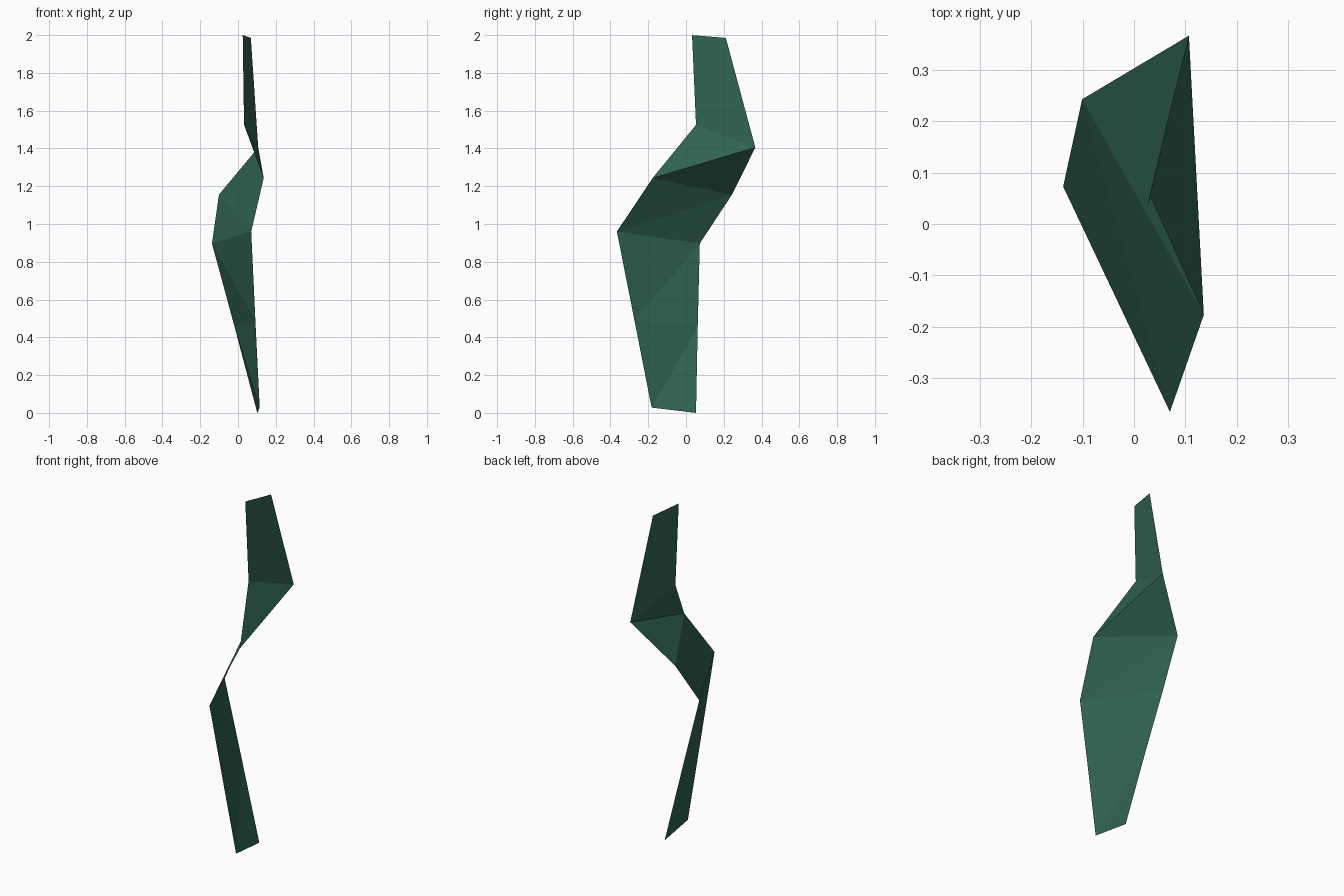
import bpy, bmesh

if "Cube" in bpy.data.objects:
    bpy.data.objects.remove(bpy.data.objects["Cube"])

# One flat colour
green = bpy.data.materials.new("dark_leaf_green")
green.diffuse_color = (0.030, 0.124, 0.084, 1.0)
green.use_nodes = True
green.node_tree.nodes["Principled BSDF"].inputs["Base Color"].default_value = green.diffuse_color

# Cross-sections of the twisted blade, bottom to top: (front edge, back edge)
sections = [
    ((0.115, -0.182, 0.028), (0.102, 0.053, 0.000)),
    ((0.092, -0.273, 0.490), (-0.018, 0.062, 0.455)),
    ((0.070, -0.366, 0.960), (-0.138, 0.073, 0.897)),
    ((0.136, -0.177, 1.243), (-0.101, 0.243, 1.155)),
    ((0.032, 0.053, 1.525), (0.107, 0.367, 1.405)),
    ((0.025, 0.032, 2.000), (0.068, 0.211, 1.985)),
]

# Leaf blade: a single sheet lofted through the sections
bm = bmesh.new()
rows = [[bm.verts.new(p) for p in pair] for pair in sections]
for (a0, b0), (a1, b1) in zip(rows, rows[1:]):
    bm.faces.new((a0, b0, b1))
    bm.faces.new((a0, b1, a1))

mesh = bpy.data.meshes.new("leaf_blade")
bm.to_mesh(mesh)
bm.free()
mesh.materials.append(green)
blade = bpy.data.objects.new("leaf_blade", mesh)
bpy.context.collection.objects.link(blade)
